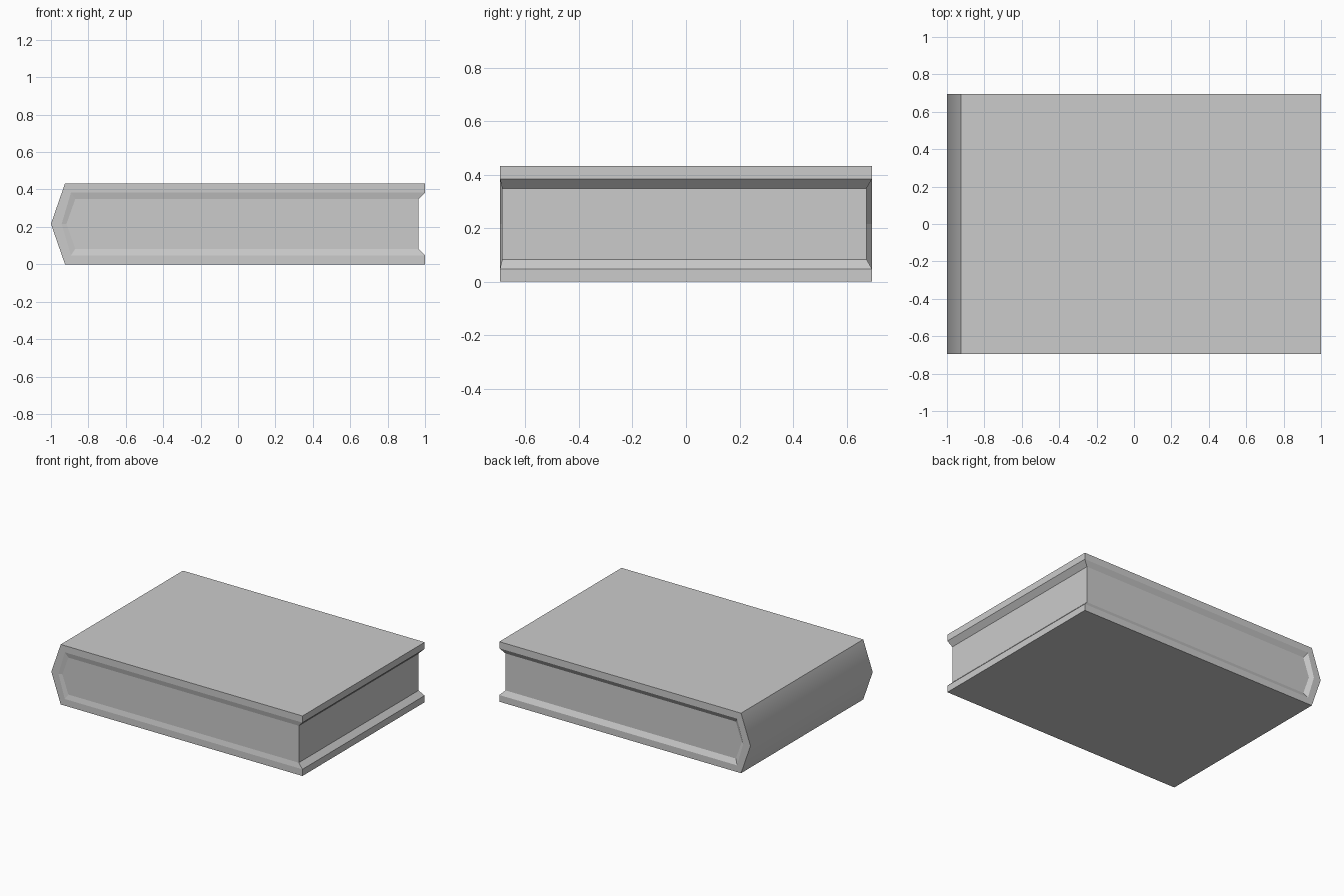
import bpy
import bmesh

cube = bpy.data.objects.get("Cube")
if cube:
    bpy.data.objects.remove(cube, do_unlink=True)

grey = bpy.data.materials.new("plain_grey")
grey.use_nodes = True
grey.diffuse_color = (0.6, 0.6, 0.6, 1)
grey.node_tree.nodes["Principled BSDF"].inputs["Base Color"].default_value = (0.6, 0.6, 0.6, 1)

MID = 0.216  # height of the spine ridge


def section(fore_x, edge_x, ridge_x, half):
    """Five x,z points: fore-edge top, round the spine, fore-edge bottom."""
    return [(fore_x, MID + half), (edge_x, MID + half), (ridge_x, MID),
            (edge_x, MID - half), (fore_x, MID - half)]


outer = section(1.0, -0.925, -1.0, 0.216)
lip = section(1.0, -0.893, -0.943, 0.168)
block = section(0.965, -0.87, -0.917, 0.133)

# y position of the front and back of each section
COVER_Y = (-0.695, 0.695)
PAGES_Y = (-0.687, 0.675)


def ring(bm, points, y):
    return [bm.verts.new((x, y, z)) for x, z in points]


def strip(bm, a, b):
    """Faces between two open rows of vertices."""
    return [bm.faces.new((a[i], a[i + 1], b[i + 1], b[i])) for i in range(len(a) - 1)]


def finish(bm, name):
    bmesh.ops.recalc_face_normals(bm, faces=bm.faces)
    mesh = bpy.data.meshes.new(name)
    bm.to_mesh(mesh)
    bm.free()
    mesh.materials.append(grey)
    obj = bpy.data.objects.new(name, mesh)
    bpy.context.collection.objects.link(obj)
    return obj


# Cover: boards and pointed spine with a sloping inner lip
bm = bmesh.new()
front, back = [[ring(bm, outer, COVER_Y[i]), ring(bm, lip, COVER_Y[i]),
                ring(bm, block, PAGES_Y[i])] for i in (0, 1)]
for end in (front, back):
    strip(bm, end[0], end[1])
    strip(bm, end[1], end[2])
walls = strip(bm, front[0], back[0])
strip(bm, front[2], back[2])
for k in (0, -1):
    strip(bm, [r[k] for r in front], [r[k] for r in back])
# only the two spine faces blend into each other
for face in walls[1:3]:
    face.smooth = True
for edge in bm.edges:
    if not all(f.smooth for f in edge.link_faces):
        edge.smooth = False
finish(bm, "book_cover")

# Pages: solid block set back inside the cover
bm = bmesh.new()
a, b = [ring(bm, block, y) for y in PAGES_Y]
bm.faces.new(a)
bm.faces.new(b)
strip(bm, a + a[:1], b + b[:1])
finish(bm, "page_block")
